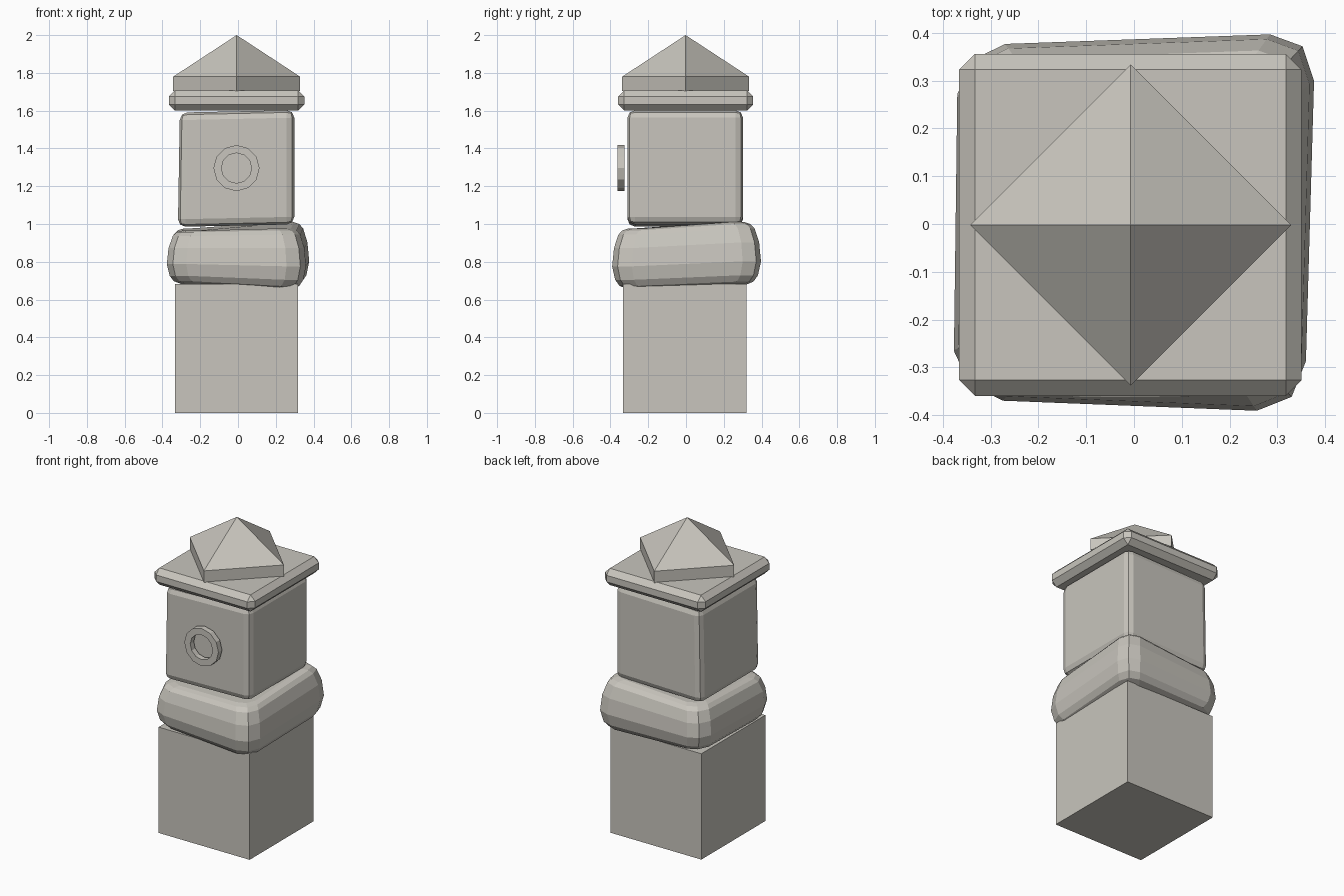
import bpy, bmesh, math
from mathutils import Vector

if "Cube" in bpy.data.objects:
    bpy.data.objects.remove(bpy.data.objects["Cube"])

stone = bpy.data.materials.new("pale_stone")
stone.diffuse_color = (0.58, 0.56, 0.51, 1)
stone.use_nodes = True
stone.node_tree.nodes["Principled BSDF"].inputs["Base Color"].default_value = stone.diffuse_color


def finish(bm, name):
    bmesh.ops.recalc_face_normals(bm, faces=bm.faces)
    me = bpy.data.meshes.new(name)
    bm.to_mesh(me)
    bm.free()
    me.materials.append(stone)
    ob = bpy.data.objects.new(name, me)
    bpy.context.collection.objects.link(ob)
    return ob


def box(name, lo, hi, bevel=0, segments=1, shift=None):
    """Box between two corners, optionally warped by shift(co) and bevelled."""
    bm = bmesh.new()
    bmesh.ops.create_cube(bm, size=1)
    for v in bm.verts:
        v.co = Vector([lo[i] if v.co[i] < 0 else hi[i] for i in range(3)])
        if shift:
            v.co += Vector(shift(v.co))
    if bevel:
        bmesh.ops.bevel(bm, geom=bm.edges[:], offset=bevel, segments=segments,
                        profile=0.5, affect='EDGES')
    return finish(bm, name)


def loft(name, rings, closed=False):
    """Skin a stack of equal-sized rings; capped, or joined end to end."""
    bm = bmesh.new()
    vs = [[bm.verts.new(p) for p in r] for r in rings]
    n = len(vs[0])
    pairs = list(zip(vs, vs[1:])) + ([(vs[-1], vs[0])] if closed else [])
    for a, b in pairs:
        for i in range(n):
            j = (i + 1) % n
            bm.faces.new((a[i], a[j], b[j], b[i]))
    if not closed:
        bm.faces.new(vs[0])
        bm.faces.new(vs[-1])
    return finish(bm, name)


# Plain square shaft
box("base_shaft", (-0.333, -0.334, 0), (0.317, 0.319, 0.683))

# Bulging, slightly crooked collar: each corner has its plan points, bottom and top
corners = [
    ([(0.257, -0.391), (0.33, -0.362), (0.36, -0.287)], 0.653, 0.976),
    ([(0.377, 0.30), (0.353, 0.372), (0.285, 0.397)], 0.675, 1.010),
    ([(-0.27, 0.377), (-0.335, 0.345), (-0.37, 0.272)], 0.683, 0.976),
    ([(-0.377, -0.266), (-0.345, -0.335), (-0.274, -0.37)], 0.680, 0.965),
]
levels = [(0, 0.78), (0.06, 0.90), (0.16, 0.96), (0.38, 1.0), (0.68, 0.975),
          (0.90, 0.915), (0.97, 0.86), (1, 0.78)]
loft("bulging_collar", [[(x * s, y * s, zb + (zt - zb) * t)
                         for pts, zb, zt in corners for x, y in pts]
                        for t, s in levels])

# Rounded, slightly crooked upper block
box("upper_block", (-0.308, -0.31, 0.985), (0.298, 0.302, 1.59), 0.04, 2,
    lambda c: (-0.01 if c.x < 0 and c.z < 1.2 else 0, 0, 0.013 if c.x > 0 else 0))

# Round ring on the front
ring = []
for r, y in ((0.08, -0.362), (0.122, -0.362), (0.122, -0.325), (0.08, -0.325)):
    ring.append([(-0.008 + r * math.cos(k * math.pi / 6), y,
                  1.296 + r * math.sin(k * math.pi / 6)) for k in range(12)])
loft("front_ring", ring, closed=True)

# Chamfered cap slab
box("cap_slab", (-0.366, -0.36, 1.60), (0.351, 0.356, 1.708), 0.033)

# Diamond-turned plinth and pyramid on top
bm = bmesh.new()
c, r = (-0.007, -0.002), 0.336
dirs = [(1, 0), (0, 1), (-1, 0), (0, -1)]
low, high = [[bm.verts.new((c[0] + r * x, c[1] + r * y, z)) for x, y in dirs]
             for z in (1.705, 1.78)]
apex = bm.verts.new((c[0], c[1], 2.0))
bm.faces.new(low)
for i in range(4):
    j = (i + 1) % 4
    bm.faces.new((low[i], low[j], high[j], high[i]))
    bm.faces.new((high[i], high[j], apex))
finish(bm, "pyramid_top")
